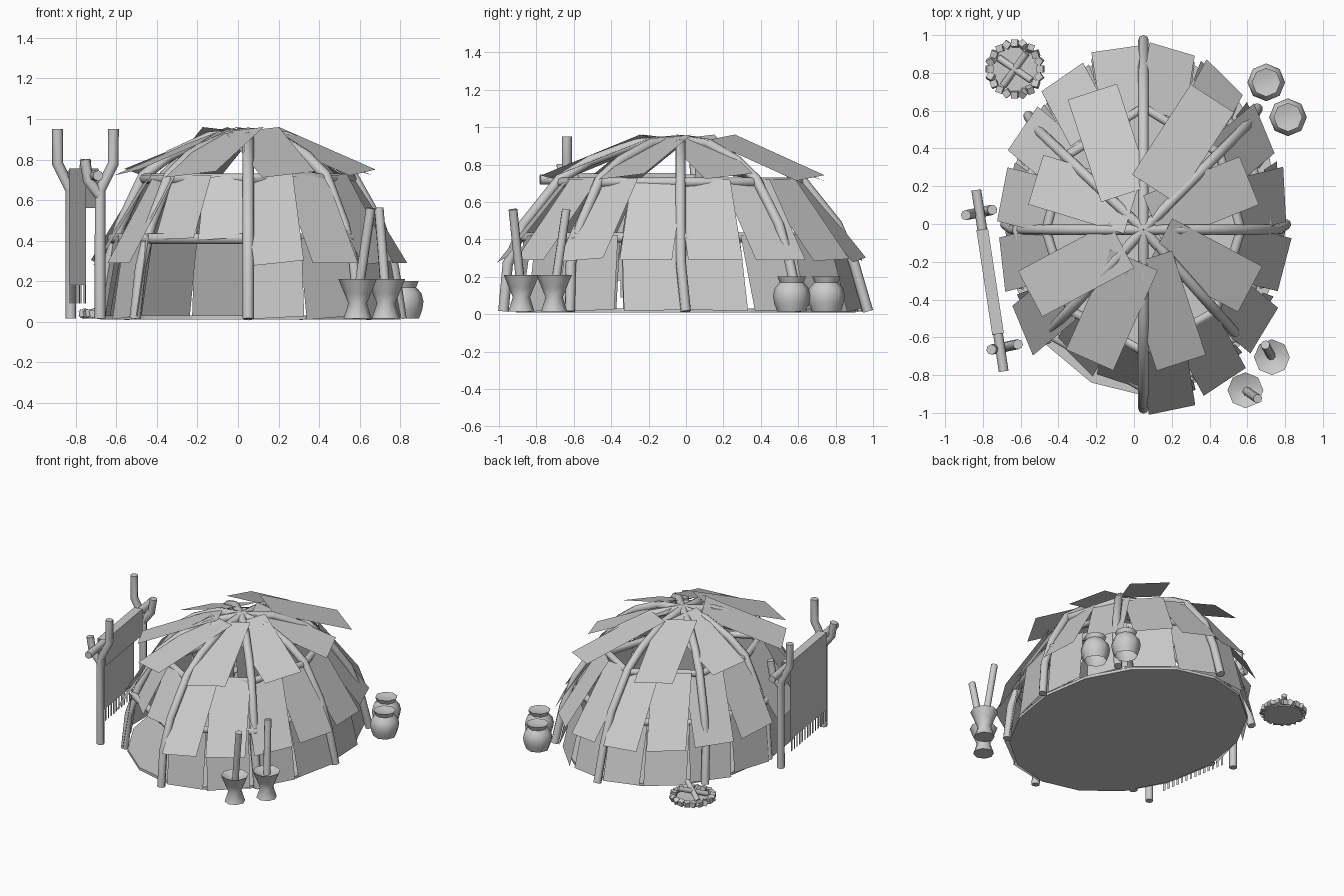
import bpy, bmesh, random
from math import sin, cos, pi, radians
from mathutils import Vector

random.seed(4)
if "Cube" in bpy.data.objects:
    bpy.data.objects.remove(bpy.data.objects["Cube"], do_unlink=True)

grey = bpy.data.materials.new("plain_grey")
grey.use_nodes = True
grey.diffuse_color = (0.6, 0.6, 0.6, 1)
grey.node_tree.nodes["Principled BSDF"].inputs["Base Color"].default_value = (0.6, 0.6, 0.6, 1)

RX, RY, CX = 0.77, 0.965, 0.05


def add(name, mesh, smooth=False):
    mesh.materials.clear()
    mesh.materials.append(grey)
    ob = bpy.data.objects.new(name, mesh)
    bpy.context.collection.objects.link(ob)
    if smooth:
        bpy.context.view_layer.objects.active = ob
        bpy.ops.object.select_all(action="DESELECT")
        ob.select_set(True)
        bpy.ops.object.shade_smooth_by_angle(angle=radians(50))
    return ob


def from_bmesh(name, bm, smooth=False):
    mesh = bpy.data.meshes.new(name)
    bm.to_mesh(mesh)
    bm.free()
    return add(name, mesh, smooth)


def tube(name, points, radius, closed=False):
    """Round pole along a path."""
    cu = bpy.data.curves.new(name, "CURVE")
    cu.dimensions = "3D"
    cu.bevel_depth, cu.bevel_resolution, cu.use_fill_caps = radius, 2, True
    sp = cu.splines.new("POLY")
    sp.points.add(len(points) - 1)
    for p, co in zip(sp.points, points):
        p.co = (*co, 1)
    sp.use_cyclic_u = closed
    tmp = bpy.data.objects.new(name, cu)
    bpy.context.collection.objects.link(tmp)
    dg = bpy.context.evaluated_depsgraph_get()
    mesh = bpy.data.meshes.new_from_object(tmp.evaluated_get(dg))
    bpy.data.objects.remove(tmp, do_unlink=True)
    return add(name, mesh, True)


def lathe(name, profile, x, y, sides=8, base=True):
    """Turned vessel, closed at the top; profile is (radius, z)."""
    bm = bmesh.new()
    rings = [[bm.verts.new((x + r * cos(2 * pi * i / sides), y + r * sin(2 * pi * i / sides), z))
              for i in range(sides)] for r, z in profile]
    for a, b in zip(rings, rings[1:]):
        for i in range(sides):
            j = (i + 1) % sides
            bm.faces.new((a[i], a[j], b[j], b[i]))
    if base:
        bm.faces.new(rings[0][::-1])
    bm.faces.new(rings[-1])
    return from_bmesh(name, bm, True)


def dome(angle, s, z):
    """Point on the oval dome at a scale of its footprint."""
    cy = -0.03 * min(1, z / 0.3)
    return Vector((CX + RX * s * cos(angle), cy + RY * s * sin(angle), z))


def sheet(bm, low, high, side, lean):
    """Flat sheet from low to high, skewed out of plane by lean."""
    bm.faces.new([bm.verts.new(p) for p in
                  (low - side - lean, low + side + lean, high + side + lean, high - side - lean)])


def shingle(bm, angle, low, high, width):
    """Wall sheet between two (scale, z) levels, set a little crooked."""
    a, b = dome(angle, *low), dome(angle, *high)
    up = (b - a).normalized()
    side = Vector((-RX * sin(angle), RY * cos(angle), 0)).normalized()
    out = side.cross(up)
    side = side + up * random.uniform(-0.08, 0.08)
    sheet(bm, a, b, side * width / 2, out * 0.012)


# Floor
bm = bmesh.new()
ring = [bm.verts.new(dome(2 * pi * i / 16, 0.94, 0.01)) for i in range(16)]
face = bm.faces.new(ring)
for v in bmesh.ops.extrude_face_region(bm, geom=[face])["geom"]:
    if isinstance(v, bmesh.types.BMVert):
        v.co.z += 0.02
bmesh.ops.recalc_face_normals(bm, faces=bm.faces)
from_bmesh("floor", bm)

# Bent ribs and the hoops that tie them: (angle, spread of the foot)
ribs = [(radians(a), f) for a, f in ((0, 0.98), (39, 1.01), (90, 1.01), (143, 0.99),
                                     (180, 0.95), (221, 0.96), (270, 1.01), (318, 0.96))]
levels = [(1.0, 0.015), (0.95, 0.27), (0.86, 0.48), (0.67, 0.72), (0.5, 0.82), (0.25, 0.91), (0, 0.93)]
for angle, foot in ribs:
    tube("rib", [dome(angle, s * (foot if z < 0.7 else 1), z) for s, z in levels], 0.028)
for name, s, z in (("upper_hoop", 0.67, 0.705), ("lower_hoop", 0.87, 0.41)):
    tube(name, [dome(a, s, z) for a, foot in ribs], 0.026, True)

# Overlapping wall sheets in two rows, with a doorway left open at the front
lower, middle = bmesh.new(), bmesh.new()
for k in range(16):
    angle = (k + 0.5) * pi / 8
    width = 0.26 + 0.05 * abs(cos(angle))
    door = k in (10, 11)
    if not door:
        shingle(lower, angle, (0.95, 0.02), (0.86, 0.42), width)
    flare = 0.985 + 0.025 * abs(sin(angle))
    shingle(middle, angle, (0.85, 0.41) if door else (flare, 0.29), (0.645, 0.72), width - 0.02)
from_bmesh("lower_sheets", lower)
from_bmesh("middle_sheets", middle)

# Roof sheets: middle of the outer edge, heading in degrees, length in plan
roof = bmesh.new()
for x, y, heading, length in ((-0.22, 0.70, 108, 0.57), (0.415, 0.665, 57, 0.57), (0.61, 0.23, 22, 0.55),
                              (0.615, -0.345, -28, 0.54), (0.25, -0.735, -72, 0.58), (-0.235, -0.72, 246, 0.58),
                              (-0.55, -0.37, 208, 0.55), (-0.52, 0.235, 163, 0.53)):
    a = radians(heading)
    low = Vector((x, y, 0.745 - 0.02 * abs(sin(a))))
    high = Vector((x - length * cos(a), y - length * sin(a), 0.945))
    sheet(roof, low, high, Vector((-sin(a), cos(a), 0)) * 0.137, Vector((0, 0, 0.015)))
from_bmesh("roof_sheets", roof)

# Hide rack: forked posts, crossbar, hanging cloth with a fringe
for name, x, y, m in (("front_post", -0.68, -0.65, 1), ("rear_post", -0.825, 0.06, -1)):
    def at(dx, z):
        return (x + m * dx, y + m * dx * 0.2, z)
    tube(name, [at(0, 0.015), at(0, 0.65), at(0.065, 0.78), at(0.065, 0.95)], 0.027)
    tube(name + "_fork", [at(0, 0.62), at(-0.06, 0.7), at(-0.075, 0.8)], 0.027)
bar_a, bar_b = Vector((-0.69, -0.78, 0.72)), Vector((-0.835, 0.18, 0.72))
tube("crossbar", [bar_a, bar_b], 0.026)
along = (bar_b - bar_a).normalized()
out = Vector((along.y, -along.x, 0)) * 0.031
c0, c1 = bar_a + along * 0.2, bar_a + along * 0.76
bm = bmesh.new()


def hang(p, q, z0, z1):
    bm.faces.new([bm.verts.new((v.x, v.y, z)) for v, z in ((p, z0), (q, z0), (q, z1), (p, z1))])


hang(c0 - out, c1 - out, 0.18, 0.755)
hang(c0 + out, c1 + out, 0.56, 0.755)
bm.faces.new([bm.verts.new((v.x, v.y, 0.755)) for v in (c0 - out, c0 + out, c1 + out, c1 - out)])
for i in range(14):
    p = c0 - out + along * 0.04 * i
    hang(p, p + along * 0.02, 0.09, 0.18)
from_bmesh("hanging_cloth", bm)

# Jars
for x, y in ((0.70, 0.75), (0.815, 0.565)):
    lathe("jar", [(0.078, 0.015), (0.094, 0.06), (0.1, 0.1), (0.09, 0.14), (0.064, 0.17),
                  (0.076, 0.2), (0.03, 0.19)], x, y, base=False)

# Mortars with leaning pestles
for x, y, tip in ((0.59, -0.88, (0.655, -0.925, 0.56)), (0.73, -0.705, (0.695, -0.64, 0.56))):
    lathe("mortar", [(0.07, 0.015), (0.046, 0.09), (0.066, 0.14), (0.095, 0.21), (0.03, 0.18)], x, y)
    tube("pestle", [(x, y, 0.12), tip], 0.024)

# Fire pit with a ring of stones and crossed logs
FX, FY = -0.63, 0.82
lathe("fire_bed", [(0.13, 0.015), (0.13, 0.03)], FX, FY, 20)
stones = bmesh.new()
for i in range(20):
    a = 2 * pi * i / 20
    cube = bmesh.ops.create_cube(stones, size=0.036)["verts"]
    turn = Vector((1, 0, 0)).rotation_difference(Vector((cos(a * 3), sin(a * 3), 0.2))).to_matrix()
    bmesh.ops.rotate(stones, verts=cube, matrix=turn)
    bmesh.ops.translate(stones, verts=cube, vec=(FX + 0.135 * cos(a), FY + 0.135 * sin(a), 0.04))
from_bmesh("hearth_stones", stones)
for a, tilt in ((-0.6, 0.03), (0.95, 0.035)):
    d = Vector((cos(a) * 0.105, sin(a) * 0.105, tilt))
    c = Vector((FX, FY, 0.075))
    tube("log", [c - d, c + d], 0.019)
